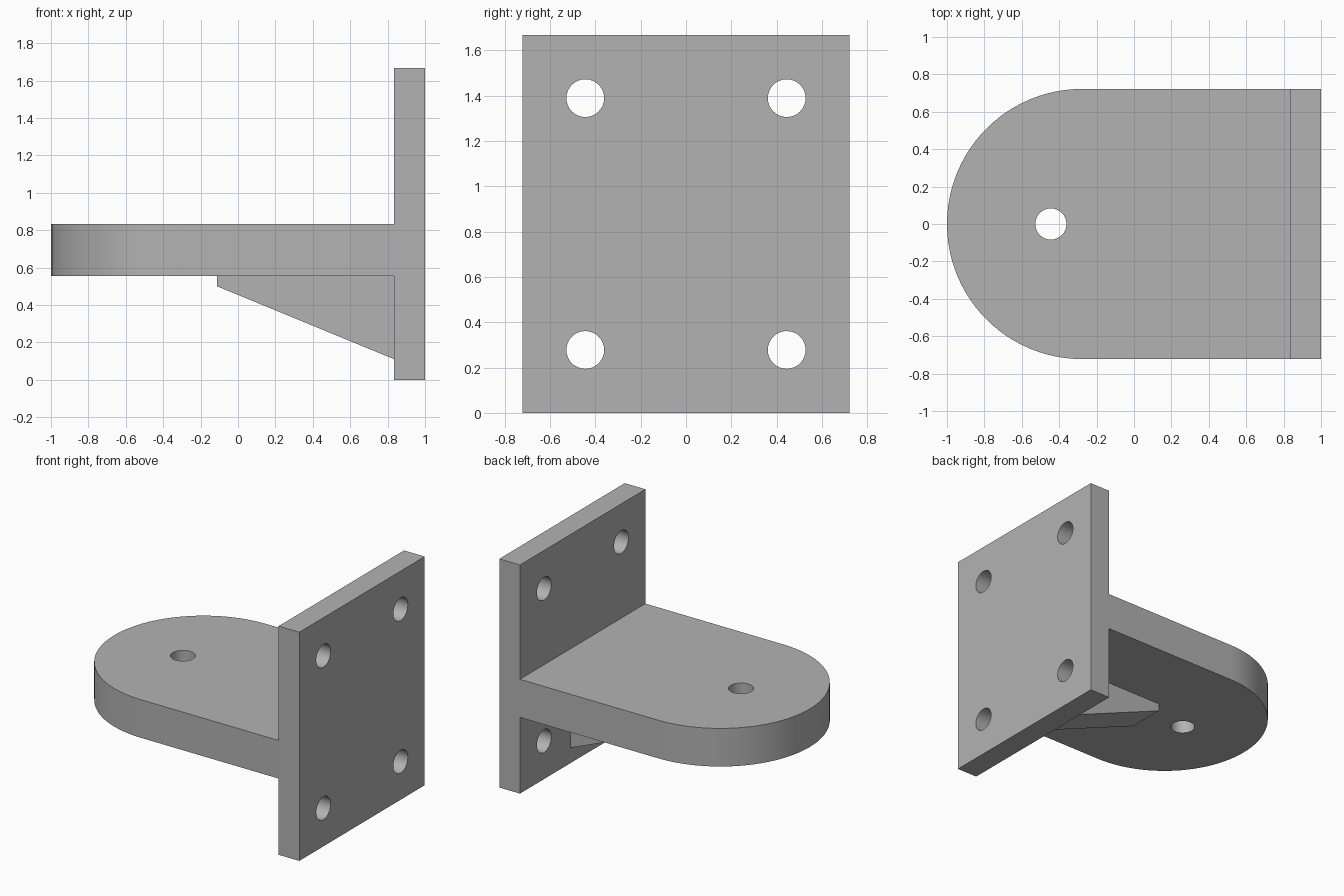
import bpy
import bmesh
import math
from mathutils import Vector

default_cube = bpy.data.objects.get("Cube")
if default_cube:
    bpy.data.objects.remove(default_cube, do_unlink=True)

UNIT = 1 / 18            # design grid step
HALF = 13 * UNIT         # half width of the bracket
HOLE = 1.5 * UNIT        # bolt hole radius

grey = bpy.data.materials.new("plain_grey")
grey.use_nodes = True
colour = (0.45, 0.45, 0.45, 1)
grey.diffuse_color = colour
grey.node_tree.nodes["Principled BSDF"].inputs["Base Color"].default_value = colour


def prism(name, outline, direction):
    """Extrude a closed 3D outline along a direction."""
    bm = bmesh.new()
    face = bm.faces.new([bm.verts.new(p) for p in outline])
    extruded = bmesh.ops.extrude_face_region(bm, geom=[face])["geom"]
    moved = [g for g in extruded if isinstance(g, bmesh.types.BMVert)]
    bmesh.ops.translate(bm, verts=moved, vec=Vector(direction))
    bmesh.ops.recalc_face_normals(bm, faces=bm.faces)
    mesh = bpy.data.meshes.new(name)
    bm.to_mesh(mesh)
    bm.free()
    mesh.materials.append(grey)
    obj = bpy.data.objects.new(name, mesh)
    bpy.context.collection.objects.link(obj)
    return obj


def arc(radius, start, end, steps):
    span = math.radians(end - start)
    return [(radius * math.cos(math.radians(start) + span * i / steps),
             radius * math.sin(math.radians(start) + span * i / steps))
            for i in range(steps + 1)]


def combine(target, tool, operation):
    """Apply a boolean and discard the tool."""
    tool.hide_render = True
    mod = target.modifiers.new(operation, "BOOLEAN")
    mod.operation = operation
    mod.solver = "EXACT"
    mod.object = tool
    bpy.ops.object.select_all(action="DESELECT")
    target.select_set(True)
    bpy.context.view_layer.objects.active = target
    bpy.ops.object.modifier_apply(modifier=mod.name)
    bpy.data.objects.remove(tool, do_unlink=True)


# Upright mounting plate
inner = 15 * UNIT
top = 30 * UNIT
bracket = prism("mounting_bracket",
                [(inner, -HALF, 0), (inner, HALF, 0),
                 (inner, HALF, top), (inner, -HALF, top)],
                (1 - inner, 0, 0))

# Shelf with a rounded end
low, high = 10 * UNIT, 15 * UNIT
shelf_back = 16.5 * UNIT
outline = [(shelf_back, HALF, low)]
outline += [(x - 5 * UNIT, y, low) for x, y in arc(HALF, 90, 270, 48)]
outline += [(shelf_back, -HALF, low)]
shelf = prism("shelf", outline, (0, 0, high - low))
combine(bracket, shelf, "UNION")

# Sloping support rib under the shelf, sunk into both plates
rib_half = 2.5 * UNIT
rib = prism("support_rib",
            [(x, -rib_half, z) for x, z in
             ((-2 * UNIT, 9 * UNIT), (inner, 2 * UNIT), (shelf_back, 2 * UNIT),
              (shelf_back, 12 * UNIT), (-2 * UNIT, 12 * UNIT))],
            (0, 2 * rib_half, 0))
combine(bracket, rib, "UNION")

# Bolt holes through the plate
ring = arc(HOLE, 0, 360, 32)[:-1]
for y in (-8 * UNIT, 8 * UNIT):
    for z in (5 * UNIT, 25 * UNIT):
        cutter = prism("bolt_cutter",
                       [(inner - 0.1, y + a, z + b) for a, b in ring],
                       (0.5, 0, 0))
        combine(bracket, cutter, "DIFFERENCE")

# Pivot hole through the shelf
cutter = prism("pivot_cutter",
               [(a - 8 * UNIT, b, low - 0.1) for a, b in ring], (0, 0, 0.6))
combine(bracket, cutter, "DIFFERENCE")

bpy.ops.object.shade_smooth_by_angle(angle=math.radians(20))
